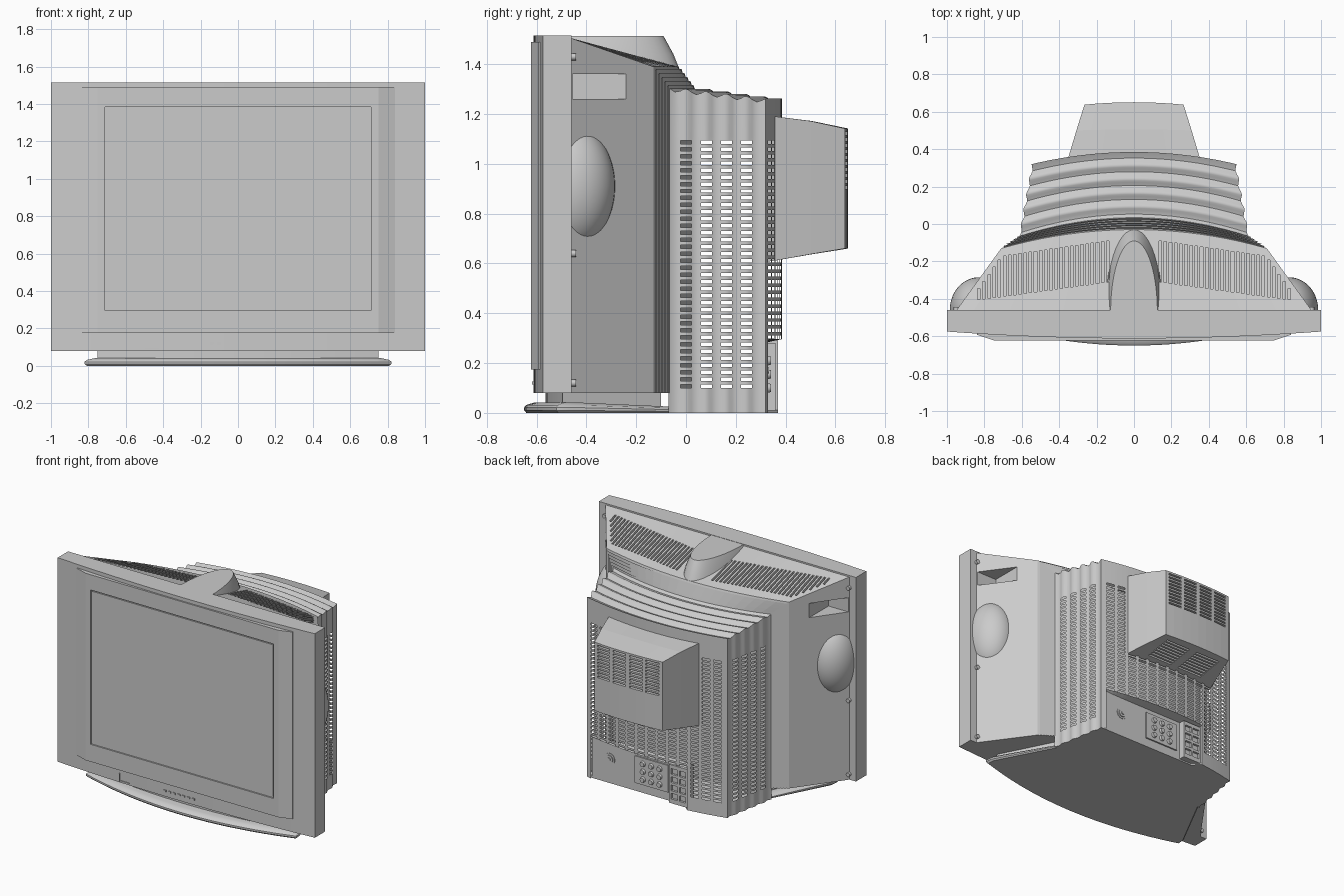
import bpy, bmesh, math
from mathutils import Vector

if "Cube" in bpy.data.objects:
    bpy.data.objects.remove(bpy.data.objects["Cube"])

GREY = (0.6, 0.6, 0.6, 1)
mat = bpy.data.materials.new("casing grey")
mat.use_nodes = True
mat.diffuse_color = GREY
mat.node_tree.nodes["Principled BSDF"].inputs["Base Color"].default_value = GREY


def finish(name, bm, smooth=None):
    bmesh.ops.remove_doubles(bm, verts=bm.verts, dist=0.0002)
    bmesh.ops.recalc_face_normals(bm, faces=bm.faces)
    me = bpy.data.meshes.new(name)
    bm.to_mesh(me)
    bm.free()
    ob = bpy.data.objects.new(name, me)
    bpy.context.collection.objects.link(ob)
    me.materials.append(mat)
    if smooth:
        bpy.ops.object.select_all(action='DESELECT')
        ob.select_set(True)
        bpy.context.view_layer.objects.active = ob
        bpy.ops.object.shade_smooth_by_angle(angle=math.radians(smooth))
    return ob


def loft(bm, loops, caps=True):
    """Skin closed loops of equal length."""
    rows = [[bm.verts.new(p) for p in loop] for loop in loops]
    n = len(rows[0])
    for a, b in zip(rows, rows[1:]):
        for i in range(n):
            bm.faces.new((a[i], a[(i + 1) % n], b[(i + 1) % n], b[i]))
    if caps:
        bm.faces.new(rows[0])
        bm.faces.new(rows[-1])


def prism(bm, plan, z0, z1):
    loft(bm, [[(x, y, z) for x, y in plan] for z in (z0, z1)])


def box(bm, x0, x1, y0, y1, z0, z1):
    prism(bm, [(x0, y0), (x1, y0), (x1, y1), (x0, y1)], z0, z1)


def cut(ob, bm):
    cutter = finish(ob.name + "_cutter", bm)
    cutter.hide_render = True
    cutter.hide_viewport = True
    mod = ob.modifiers.new("cut", 'BOOLEAN')
    mod.operation = 'DIFFERENCE'
    mod.solver = 'EXACT'
    mod.object = cutter


# Front bezel with a gently bowed face
def bezel_y(x):
    return -0.612 + 0.037 * x * x

bm = bmesh.new()
front = [(i / 10, bezel_y(i / 10)) for i in range(-10, 11)]
prism(bm, front + [(1, -0.46), (-1, -0.46)], 0.08, 1.515)
finish("front_bezel", bm, 20)

# Raised screen surround and recessed screen
bm = bmesh.new()
prism(bm, [(-0.84, -0.56), (-0.84, -0.592), (-0.75, -0.622),
           (0.75, -0.622), (0.84, -0.592), (0.84, -0.56)], 0.175, 1.49)
surround = finish("screen_surround", bm)
bm = bmesh.new()
box(bm, -0.712, 0.712, -0.7, -0.612, 0.297, 1.383)
cut(surround, bm)
bm = bmesh.new()
box(bm, -0.704, 0.704, -0.619, -0.605, 0.305, 1.375)
finish("screen", bm)

# Control buttons and door notch under the screen
bm = bmesh.new()
for i in range(7):
    x = -0.15 + 0.037 * i
    box(bm, x, x + 0.02, -0.618, -0.6, 0.115, 0.127)
box(bm, -0.5, -0.494, -0.61, -0.59, 0.09, 0.145)
box(bm, -0.494, -0.42, -0.61, -0.59, 0.09, 0.096)
finish("front_controls", bm)

# Flared front part of the back casing, ending in stepped ribs
stations = [(-0.462, 0.95, 1.505, 0), (-0.13, 0.71, 1.39, 0.1)]
for i in range(1, 6):
    x, z, d = 0.71 - 0.018 * i, 1.39 - 0.016 * i, -0.13 + 0.012 * i
    stations += [(d - 0.005, x, z, 0.1), (d, x + 0.008, z + 0.007, 0.1)]
stations.append((-0.065, 0.61, 1.3, 0.1))
cols = [i / 10 for i in range(-10, 11)]
bm = bmesh.new()
rows = []
for d, X, zt, bulge in stations:
    top = [bm.verts.new((X * t, d + bulge * (1 - t * t), zt)) for t in cols]
    low = [bm.verts.new((X * t, d + bulge * (1 - t * t), 0.08)) for t in cols]
    rows.append(top + low[::-1])
n = len(cols)
for a, b in zip(rows, rows[1:]):
    for i in range(2 * n):
        j = (i + 1) % (2 * n)
        bm.faces.new((a[i], a[j], b[j], b[i]))
for r in (rows[0], rows[-1]):
    for i in range(n - 1):
        bm.faces.new((r[i], r[i + 1], r[2 * n - 2 - i], r[2 * n - 1 - i]))
flare = finish("flared_casing", bm)

# Hand grips and top vent slots cut into the flare
bm = bmesh.new()
for s in (-1, 1):
    box(bm, s * 0.79, s * 1.1, -0.455, -0.235, 1.26, 1.36)
    for i in range(26):
        t = i / 25
        x = 0.14 + 0.69 * t
        y0 = -0.31 - 0.095 * t
        y1 = min(-0.09 - 0.1 * t, -0.46 + (0.95 - x) * 1.375 - 0.05)
        loop = []
        for y in (y0, y1):
            z = 1.505 - 0.115 * (y + 0.462) / (0.332 + 0.1 * (1 - (x / 0.8) ** 2))
            loop.append([(s * x + dx, y, z + dz) for dx, dz in
                         ((-0.007, -0.02), (0.007, -0.02), (0.007, 0.04), (-0.007, 0.04))])
        loft(bm, loop)
cut(flare, bm)

# Arched hump on top
bm = bmesh.new()
arc = [math.pi * i / 24 for i in range(25)]
loft(bm, [[(a * math.cos(t), -0.47 + b * math.sin(t), z) for t in arc]
          for a, b, z in ((0.17, 0.46, 1.34), (0.155, 0.42, 1.44), (0.125, 0.38, 1.513))])
finish("top_hump", bm, 35)

# Side speaker domes
for s, side in ((-1, "right"), (1, "left")):
    bm = bmesh.new()
    bmesh.ops.create_uvsphere(bm, u_segments=40, v_segments=24, radius=1)
    for v in bm.verts:
        v.co = Vector((s * 0.83 + 0.155 * v.co.x, -0.46 + 0.175 * v.co.y, 0.91 + 0.25 * v.co.z))
    bmesh.ops.bisect_plane(bm, geom=bm.verts[:] + bm.edges[:] + bm.faces[:],
                           plane_co=(0, -0.465, 0), plane_no=(0, -1, 0), clear_outer=True)
    finish(side + "_speaker_dome", bm, 40)
    # Casing screws
    bm = bmesh.new()
    for z in (0.12, 0.64, 1.43):
        ret = bmesh.ops.create_cone(bm, cap_ends=True, segments=12, radius1=0.014,
                                    radius2=0.014, depth=0.025)
        for v in ret["verts"]:
            v.co = Vector((s * 0.95 + v.co.x, -0.455 + v.co.z, z + v.co.y))
    finish(side + "_screws", bm, 40)

# Corrugated rear shell: slotted walls under a wavy top
def wave(d):
    return math.cos(math.tau * d / 0.081)

def half_width(d):
    return 0.612 - 0.18 * (d + 0.07) + 0.006 * wave(d)

def top_z(d):
    return 1.3 - 0.12 * (d + 0.07) + 0.009 * wave(d)

depths = [-0.07, -0.045]
for c in (0, 0.082, 0.163, 0.243):
    depths += [c - 0.0225, c - 0.011, c, c + 0.011, c + 0.0225, c + 0.041]
depths += [0.302, 0.32]
xb = half_width(0.32)
across = [-xb] + [0.08 * j + e for j in range(-6, 7) for e in (-0.0275, 0.0275)] + [xb]

def rear_y(x):
    return 0.32 + 0.065 * (1 - (x / xb) ** 2)

def side_slot(d):
    return any(abs(d - c) < 0.022 for c in (0, 0.082, 0.163, 0.243))

plan = [(-half_width(d), d, top_z(d)) for d in depths]
plan += [(x, rear_y(x), top_z(0.32)) for x in across[1:-1]]
plan += [(half_width(d), d, top_z(d)) for d in reversed(depths)]
levels = [0, 0.1] + [0.1 + 0.028 * k + e for k in range(36) for e in (0.014, 0.028)]
NICHE = (-0.27, 0.51, 0.297)
bm = bmesh.new()
walls = [[bm.verts.new((x, y, z)) for z in levels + [zt]] for x, y, zt in plan]
for a, b in zip(walls, walls[1:]):
    mid = (a[0].co + b[0].co) / 2
    rear = mid.y > 0.32
    slotted = (any(abs(mid.x - 0.08 * j) < 0.02 for j in range(-6, 7)) if rear
               else side_slot(mid.y))
    for k in range(len(levels)):
        zm = (a[k].co.z + a[k + 1].co.z) / 2
        if rear and NICHE[0] < mid.x < NICHE[1] and zm < NICHE[2]:
            continue
        if slotted and 0 < k < len(levels) - 1 and k % 2 == 1:
            continue
        bm.faces.new((a[k], b[k], b[k + 1], a[k + 1]))
grid = [[bm.verts.new((half_width(d) * x / xb,
                       d + (0.1 - 0.035 * (d + 0.07) / 0.39) * (1 - (x / xb) ** 2), top_z(d)))
         for x in across] for d in depths]
for a, b in zip(grid, grid[1:]):
    for i in range(len(across) - 1):
        bm.faces.new((a[i], a[i + 1], b[i + 1], b[i]))
finish("rear_shell", bm, 40)

# Rear shell floor and connector niche
bm = bmesh.new()
floor = [(x, 0.318 if y > 0.318 and x > NICHE[0] + 0.01 else y) for x, y, z in plan]
prism(bm, floor, 0.0, 0.012)
box(bm, -0.6, 0.6, -0.07, -0.05, 0, 0.1)
finish("shell_floor", bm)
bm = bmesh.new()
x0, x1 = -0.2675, 0.5075
box(bm, x0, x1, 0.3, 0.318, 0, 0.296)
roof = [x for x in across if x0 - 0.001 < x < x1 + 0.001]
loft(bm, [[(x, 0.31, 0.28), (x, rear_y(x), 0.296), (x, 0.31, 0.3)] for x in roof])
box(bm, x0 - 0.004, x0, 0.3, rear_y(x0), 0, 0.296)
finish("connector_niche", bm)

# Connectors: aerial ring, jack plate and slotted block
bm = bmesh.new()
for r, h in ((0.04, 0.006), (0.027, 0.018), (0.012, 0.03)):
    ret = bmesh.ops.create_cone(bm, cap_ends=True, segments=24, radius1=r, radius2=r, depth=h)
    for v in ret["verts"]:
        v.co = Vector((0.37 + v.co.x, 0.318 + v.co.z, 0.17 + v.co.y))
box(bm, -0.09, 0.17, 0.31, 0.328, 0.06, 0.25)
for i in range(9):
    ret = bmesh.ops.create_cone(bm, cap_ends=True, segments=16, radius1=0.02,
                                radius2=0.016, depth=0.016)
    for v in ret["verts"]:
        v.co = Vector((0.04 + 0.065 * (i % 3 - 1) + v.co.x, 0.334 + v.co.z,
                       0.155 + 0.055 * (i // 3 - 1) + v.co.y))
finish("connector_sockets", bm, 40)
bm = bmesh.new()
box(bm, -0.262, -0.12, 0.31, 0.36, 0.01, 0.28)
block = finish("connector_block", bm)
bm = bmesh.new()
for i in range(8):
    x, z = -0.25 + 0.065 * (i % 2), 0.04 + 0.058 * (i // 2)
    box(bm, x, x + 0.05, 0.345, 0.4, z, z + 0.04)
cut(block, bm)

# Tapered tube housing with vents at the back and underneath
bm = bmesh.new()
loops = []
for y, X, z0, z1, bulge in ((0.33, 0.358, 0.608, 1.193, 0), (0.36, 0.35, 0.612, 1.19, 0),
                            (0.5, 0.308, 0.637, 1.172, 0.006), (0.638, 0.265, 0.66, 1.142, 0.013)):
    pts = [(X * t / 4, y + bulge * (1 - t * t / 16)) for t in range(-4, 5)]
    loops.append([(x, v, z0) for x, v in pts] + [(x, v, z1) for x, v in reversed(pts)])
loft(bm, loops, caps=False)
ends = [[bm.verts.new(p) for p in loop] for loop in (loops[0], loops[-1])]
for r in ends:
    for i in range(8):
        bm.faces.new((r[i], r[i + 1], r[16 - i], r[17 - i]))
housing = finish("tube_housing", bm)
bm = bmesh.new()
for x in (-0.24, -0.115, 0.015, 0.14):
    for k in range(10):
        z = 0.9 + 0.024 * k
        box(bm, x, x + 0.1, 0.625, 0.7, z, z + 0.012)
for x in (-0.22, 0.03):
    for k in range(8):
        y = 0.41 + 0.025 * k
        box(bm, x, x + 0.19, y, y + 0.013, 0.55, 0.685)
cut(housing, bm)

# Pedestal base and neck
outline = [(0.82 * t, -0.65 + 0.13 * t * t) for t in [i / 12 for i in range(-12, 13)]]
outline += [(0.815, -0.47), (0.6, -0.06), (-0.6, -0.06), (-0.815, -0.47)]
bm = bmesh.new()
loft(bm, [[(x * s, -0.06 + (y + 0.06) * s, z * (0.6 if y > -0.2 else 1)) for x, y in outline]
          for s, z in ((0.985, 0), (1, 0.01), (1, 0.022), (0.985, 0.032), (0.93, 0.042))])
finish("pedestal_base", bm, 40)
bm = bmesh.new()
neck = [(0.75 * t, -0.565 + 0.07 * t * t) for t in [i / 8 for i in range(-8, 9)]]
prism(bm, neck + [(0.55, -0.1), (-0.55, -0.1)], 0.015, 0.085)
finish("pedestal_neck", bm, 30)
